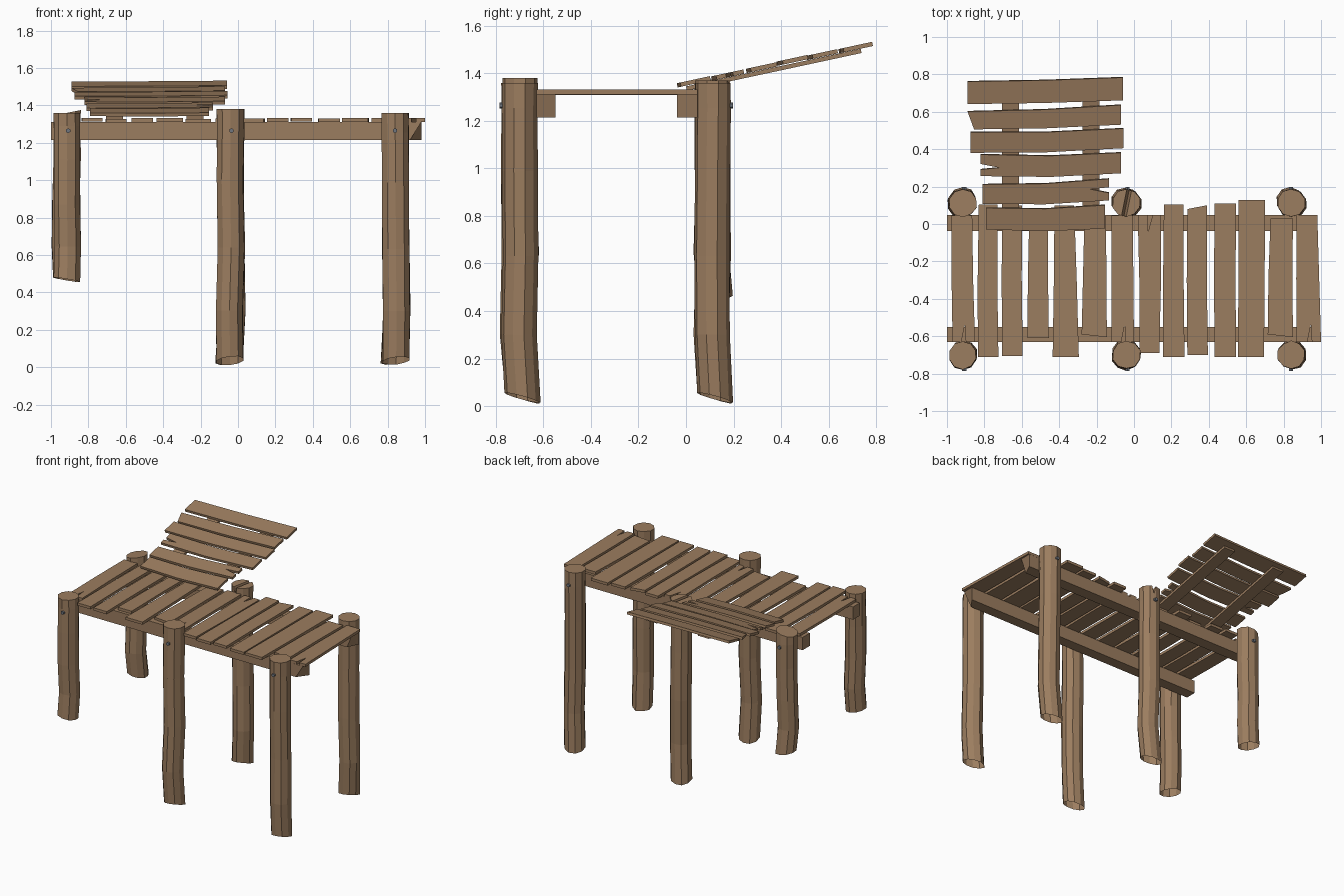
import bpy, bmesh, math, random
from mathutils import Matrix, Vector

if "Cube" in bpy.data.objects:
    bpy.data.objects.remove(bpy.data.objects["Cube"])

random.seed(4)


def material(name, color):
    m = bpy.data.materials.new(name)
    m.diffuse_color = color
    m.use_nodes = True
    m.node_tree.nodes["Principled BSDF"].inputs["Base Color"].default_value = m.diffuse_color
    return m


WOOD = material("weathered_wood", (0.33, 0.205, 0.115, 1))
IRON = material("iron", (0.16, 0.18, 0.21, 1))


def finish(bm, name, mat, matrix=None):
    bmesh.ops.recalc_face_normals(bm, faces=bm.faces)
    mesh = bpy.data.meshes.new(name)
    bm.to_mesh(mesh)
    bm.free()
    mesh.materials.append(mat)
    ob = bpy.data.objects.new(name, mesh)
    bpy.context.collection.objects.link(ob)
    if matrix:
        ob.matrix_world = matrix
    return ob


def board(name, outline, z, thick, matrix=None):
    """Flat board: outline in the xy plane, extruded upward."""
    bm = bmesh.new()
    face = bm.faces.new([bm.verts.new((x, y, z)) for x, y in outline])
    ext = bmesh.ops.extrude_face_region(bm, geom=[face])
    for v in ext["geom"]:
        if isinstance(v, bmesh.types.BMVert):
            v.co.z += thick
    return finish(bm, name, WOOD, matrix)


def post(name, cx, cy, bottom, top, bottom_tilt, top_tilt=0.0, split=False):
    """Rough ten-sided log with an open, slanted foot."""
    bm = bmesh.new()
    n, rings = 10, []
    shape = [random.uniform(0.97, 1.03) for _ in range(n)]
    for t in (0, 0.2, 0.45, 0.72, 0.92, 1):
        w = 0.012 * (1 - t)
        ox, oy = random.uniform(-w, w), random.uniform(-w, w)
        ring = []
        for i in range(n):
            a = math.tau * (i + 0.5) / n
            r = 0.075 * shape[i] * random.uniform(0.97, 1.02)
            x, y = r * math.cos(a), r * math.sin(a)
            z = bottom + t * (top - bottom)
            if t == 0:
                z += bottom_tilt[0] * x + bottom_tilt[1] * y
            if t == 1:
                z += top_tilt * x
            ring.append(bm.verts.new((cx + ox + x, cy + oy + y, z)))
        rings.append(ring)
    for lo, hi in zip(rings, rings[1:]):
        for i in range(n):
            j = (i + 1) % n
            bm.faces.new((lo[i], lo[j], hi[j], hi[i]))
    bm.faces.new(rings[-1])
    if split:
        # V-shaped crack across the top
        across = Vector((1, -0.2, 0)).normalized()
        for d in (-0.013, 0.013, 0):
            bmesh.ops.bisect_plane(bm, geom=bm.verts[:] + bm.edges[:] + bm.faces[:],
                                   plane_co=Vector((cx, cy, 0)) + across * d, plane_no=across)
        for v in bm.verts:
            if v.co.z > top - 0.02 and abs((v.co - Vector((cx, cy, 0))).dot(across)) < 0.002:
                v.co.z -= 0.06
    return finish(bm, name, WOOD)


def bolt(name, x, y):
    bm = bmesh.new()
    bmesh.ops.create_cone(bm, cap_ends=True, segments=6, radius1=0.013, radius2=0.013, depth=0.03)
    return finish(bm, name, IRON, Matrix.Translation((x, y, 1.265)) @ Matrix.Rotation(math.pi / 2, 4, 'X'))


# Posts: the left pair stands on a higher bank
for side, cy, sgn in (("front", -0.70, -1), ("back", 0.112, 1)):
    mid_top = 1.38 if sgn < 0 else 1.37
    post(side + "_left_post", -0.915, cy, 0.468, 1.36, (-0.17, -0.05), 0.0 if sgn < 0 else 0.2)
    post(side + "_middle_post", -0.04, cy, 0.035, mid_top, (0.1, -0.32), 0, sgn > 0)
    post(side + "_right_post", 0.84, cy, 0.035, 1.36, (0.1, -0.27))
    for label, x in (("left", -0.908), ("middle", -0.035), ("right", 0.84)):
        bolt(f"{side}_{label}_bolt", x, cy + sgn * 0.07)

# Long beams, lower front corner of the right end broken off
for side, y0, y1, end, chip in (("front", -0.63, -0.55, 0.98, 0.92), ("back", -0.038, 0.048, 0.97, 0.93)):
    beam = board(side + "_beam", [(-1, y0), (end, y0), (end, y1), (-1, y1)], 1.215, 0.096)
    for v in beam.data.vertices:
        if v.co.x > 0 and v.co.z < 1.25 and v.co.y < y0 + 0.01:
            v.co.x = chip

# Deck planks: front left x, front right x, back left x, back right x, front y, back y
deck = [
    (-0.97, -0.85, -0.975, -0.865, -0.63, 0.045), (-0.835, -0.725, -0.83, -0.73, -0.71, 0.105),
    (-0.705, -0.595, -0.705, -0.60, -0.705, 0.10), (-0.57, -0.455, -0.56, -0.46, -0.61, 0.04),
    (-0.435, -0.295, -0.425, -0.32, -0.71, 0.10), (-0.28, -0.145, -0.265, -0.15, -0.59, 0.04),
    (-0.12, 0.00, -0.12, -0.005, -0.63, 0.045), (0.03, 0.135, 0.02, 0.145, -0.69, 0.048),
    (0.155, 0.27, 0.16, 0.265, -0.71, 0.105), (0.285, 0.395, 0.285, 0.39, -0.70, 0.10),
    (0.43, 0.545, 0.43, 0.545, -0.71, 0.11), (0.555, 0.695, 0.56, 0.70, -0.71, 0.128),
    (0.715, 0.85, 0.73, 0.85, -0.59, 0.03), (0.87, 0.985, 0.87, 0.98, -0.63, 0.048),
]
front_split, back_split = {0: -0.905, 6: -0.05, 13: 0.945}, {7: 0.075}
for i, (a, b, c, d, y0, y1) in enumerate(deck):
    y0b = y0 - (0.015 if i in (5, 12) else 0)
    front = [(a, y0), (b, y0b)]
    back = [(d, y1), (c, y1 - (0.02 if i == 9 else 0))]
    if i in front_split:
        s = front_split[i]
        front[1:1] = [(s - 0.018, y0), (s, y0 + 0.09), (s + 0.006, y0)]
    if i in back_split:
        s = back_split[i]
        back[1:1] = [(s + 0.025, y1), (s, y1 - 0.09), (s - 0.003, y1)]
    # Slight waist half-way along each side
    w = random.uniform(-0.004, 0.004)
    ym = (y0 + y1) / 2
    outline = front + [((b + d) / 2 + w, ym)] + back + [((a + c) / 2 + w, ym)]
    board(f"deck_plank_{i + 1}", outline, 1.309 + random.uniform(-0.001, 0.004), 0.02)
# One plank end cap raised at the right edge
edge = bpy.data.objects["deck_plank_14"]
for v in edge.data.vertices:
    if v.co.x > 0.95 and v.co.y > -0.35 and v.co.y < 0:
        v.co.x = 0.99
    if v.co.x > 0.97 and v.co.y < -0.5:
        v.co.x = 1.0 if abs(v.co.y + 0.63) < 0.01 else v.co.x

# Raised panel sloping up behind the deck
slope = math.atan(0.215)
k = 1 / math.cos(slope)
tilt = Matrix.Translation((0, 0, 1.345)) @ Matrix.Rotation(slope, 4, 'X')
for name, x0, x1 in (("panel_left_batten", -0.705, -0.615), ("panel_right_batten", -0.275, -0.185)):
    board(name, [(x0, 0.0), (x1, 0.0), (x1, 0.735 * k), (x0, 0.735 * k)], -0.018, 0.018, tilt)

# Panel planks: left x, right x, left y low/high, right y low/high
panel = [
    (-0.79, -0.155, -0.025, 0.09, -0.02, 0.105), (-0.81, -0.135, 0.11, 0.215, 0.13, 0.245),
    (-0.82, -0.07, 0.26, 0.375, 0.275, 0.385), (-0.875, -0.055, 0.385, 0.495, 0.41, 0.515),
    (-0.89, -0.07, 0.51, 0.605, 0.535, 0.64), (-0.89, -0.06, 0.645, 0.765, 0.665, 0.787),
]
for i, (x0, x1, a, b, c, d) in enumerate(panel):
    xm, sag = (x0 + x1) / 2, random.uniform(-0.012, -0.004)
    right, left = [(x1, c), (x1, d)], [(x0, b), (x0, a)]
    if i == 1:
        right[1:1] = [(x1, 0.17), (x1 - 0.1, 0.19), (x1, 0.20)]
    if i == 2:
        left[1:1] = [(x0, 0.325), (x0 + 0.1, 0.305), (x0, 0.295)]
    if i == 4:
        left[1] = (x0 + 0.035, a)
    outline = right + [(xm, (b + d) / 2 + sag)] + left + [(xm, (a + c) / 2 + sag)]
    board(f"panel_plank_{i + 1}", [(x, y * k) for x, y in outline],
          random.uniform(0, 0.004), 0.018, tilt)
